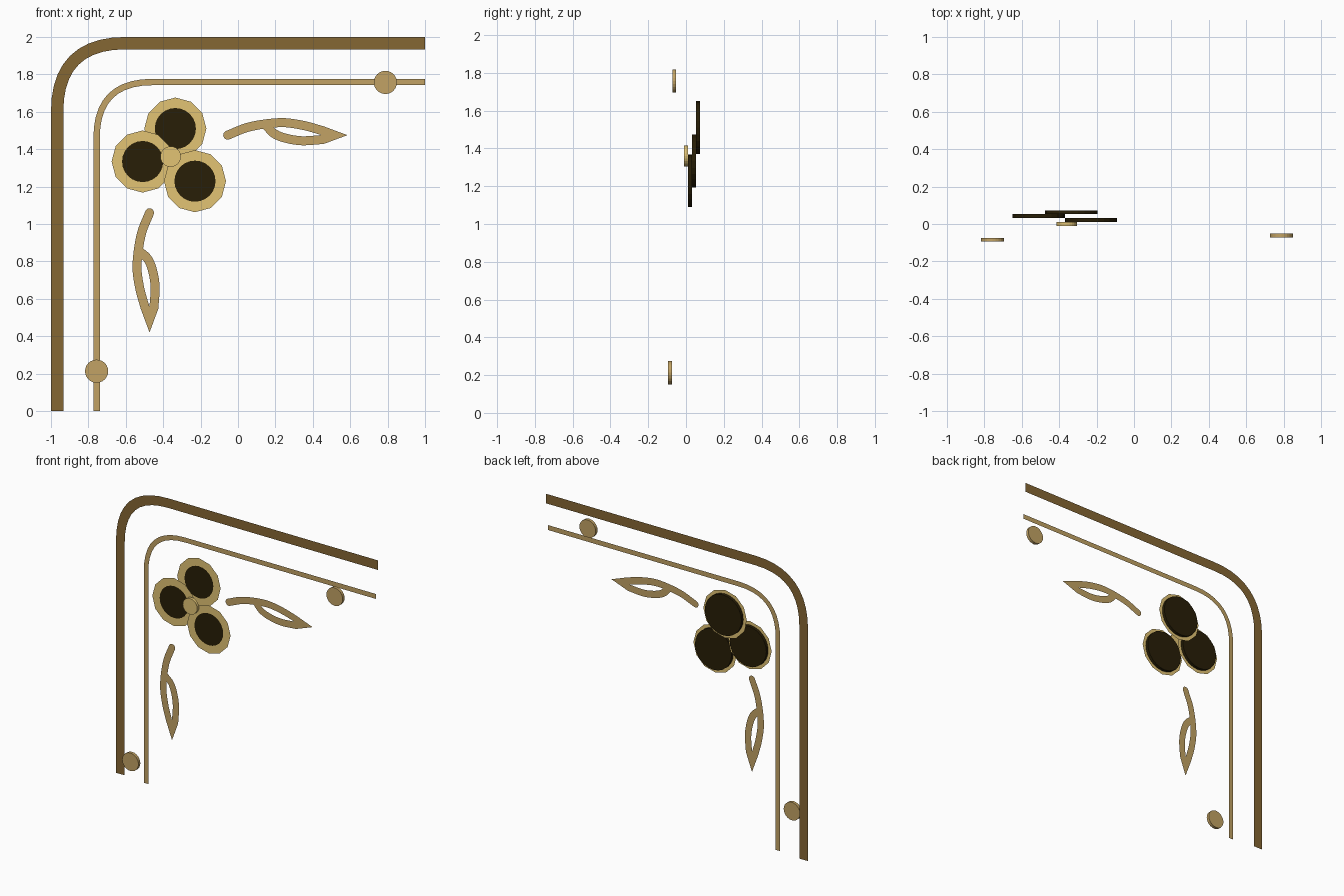
import bpy, bmesh
from math import sin, cos, pi, radians
from mathutils import Vector, Matrix

cube = bpy.data.objects.get("Cube")
if cube:
    bpy.data.objects.remove(cube, do_unlink=True)


def material(name, rgb):
    m = bpy.data.materials.new(name)
    m.use_nodes = True
    m.diffuse_color = (*rgb, 1)
    m.node_tree.nodes["Principled BSDF"].inputs["Base Color"].default_value = (*rgb, 1)
    return m


BRONZE = material("dark bronze", (0.235, 0.135, 0.033))
TAN = material("tan brass", (0.54, 0.365, 0.128))
GOLD = material("pale gold", (0.76, 0.55, 0.175))
BLACK = material("brown black", (0.021, 0.013, 0.002))


def finish(name, bm, mat):
    me = bpy.data.meshes.new(name)
    bm.to_mesh(me)
    bm.free()
    me.materials.append(mat)
    ob = bpy.data.objects.new(name, me)
    bpy.context.collection.objects.link(ob)


def face_front(bm):
    """Turn every flat face towards the front."""
    bm.normal_update()
    for f in bm.faces:
        if f.normal.y > 0:
            f.normal_flip()


def smooth_path(pts, steps=5):
    """Catmull-Rom curve through 2D points."""
    p = [Vector(q) for q in pts]
    p = [2 * p[0] - p[1]] + p + [2 * p[-1] - p[-2]]
    out = []
    for a, b, c, d in zip(p, p[1:], p[2:], p[3:]):
        for i in range(steps):
            t = i / steps
            out.append(0.5 * (2 * b + (c - a) * t + (2 * a - 5 * b + 4 * c - d) * t ** 2
                              + (3 * b - a - 3 * c + d) * t ** 3))
    return out + [p[-2]]


def ribbon(bm, path, half, y, place=lambda p: p, leafy=False):
    """Flat band along a 2D path; a leafy one starts round and ends in a point."""
    rows, n = [], len(path)
    for i, p in enumerate(path):
        t = (path[min(i + 1, n - 1)] - path[max(i - 1, 0)]).normalized()
        side = Vector((-t.y, t.x))
        w = 0 if leafy and i == n - 1 else half
        row = []
        for s in (w, -w):
            q = place(p + side * s)
            row.append(bm.verts.new((q[0], y, q[1])))
        rows.append(row)
        if leafy and i == 0:
            arc = []
            for k in range(1, 8):
                a = pi * k / 8
                q = place(p + side * half * cos(a) - t * half * sin(a))
                arc.append(bm.verts.new((q[0], y, q[1])))
            bm.faces.new([row[0]] + arc + [row[1]])
    for a, b in zip(rows, rows[1:]):
        bm.faces.new((a[0], a[1], b[1], b[0]))
    bmesh.ops.remove_doubles(bm, verts=bm.verts, dist=1e-5)


def corner_band(name, left, top, width, bend, y, mat):
    """Upright and top rail joined by a softly curved corner."""
    h = width / 2
    corner = Vector((left + h, top - h))
    path = [Vector((left + h, 0))]
    for k in range(11):
        t = k / 10
        path.append(corner + (bend - h) * Vector((t * t, -(1 - t) ** 2)))
    path.append(Vector((1, top - h)))
    bm = bmesh.new()
    ribbon(bm, path, h, y)
    face_front(bm)
    finish(name, bm, mat)


def disc(name, x, y, z, r, mat, thick=0.0205, sides=24):
    bm = bmesh.new()
    bmesh.ops.create_cone(bm, cap_ends=True, segments=sides, radius1=r, radius2=r, depth=thick,
                          matrix=Matrix.Translation((x, y, z)) @ Matrix.Rotation(radians(90), 4, 'X'))
    finish(name, bm, mat)


def petal_ring(name, x, y, z, outer, inner, mat):
    """Flat ring with a twelve-sided outside and a rounder hole."""
    bm = bmesh.new()
    rows = []
    for k in range(24):
        a = pi * k / 12
        ro = outer if k % 2 == 0 else outer * cos(pi / 12)
        rows.append([bm.verts.new((x + r * cos(a), y, z + r * sin(a))) for r in (ro, inner)])
    for a, b in zip(rows, rows[1:] + rows[:1]):
        bm.faces.new((a[0], b[0], b[1], a[1]))
    face_front(bm)
    finish(name, bm, mat)


# Corner frame
corner_band("outer_frame", -1, 2, 0.066, 0.4, 0.098, BRONZE)
corner_band("inner_frame", -0.773, 1.776, 0.034, 0.315, 0.077, TAN)

# Flower: three layered petals and a centre bead
for label, x, y, z in (("top", -0.335, 0.063, 1.51),
                       ("right", -0.51, 0.042, 1.334),
                       ("lower", -0.23, 0.021, 1.229)):
    disc(label + "_petal_disc", x, y, z, 0.14, BLACK)
    petal_ring(label + "_petal_rim", x, y - 0.0106, z, 0.166, 0.11, GOLD)
disc("flower_centre", -0.36, 0, 1.36, 0.055, GOLD)

# Leaves: stem running into one edge, second edge closing the leaf
STEM = [(0, 0), (0.118, 0.045), (0.278, 0.067), (0.4, 0.053), (0.51, 0.023)]
EDGE = [(0.21, 0.048), (0.246, 0.01), (0.305, -0.015), (0.396, -0.03), (0.51, -0.023)]
TIP = Vector((0.64, 0))


def leaf(name, y, place):
    bm = bmesh.new()
    for pts in (STEM, EDGE):
        ribbon(bm, smooth_path(pts) + [TIP], 0.024, y, place, leafy=True)
    face_front(bm)
    finish(name, bm, TAN)


leaf("side_leaf", -0.023, lambda p: (p.x - 0.055, 1.475 + p.y))
leaf("hanging_leaf", -0.044, lambda p: (-0.473 - p.y, 1.06 - p.x))

# Round studs on the inner frame
disc("top_stud", 0.788, -0.062, 1.757, 0.062, TAN)
disc("lower_stud", -0.756, -0.084, 0.213, 0.062, TAN)
